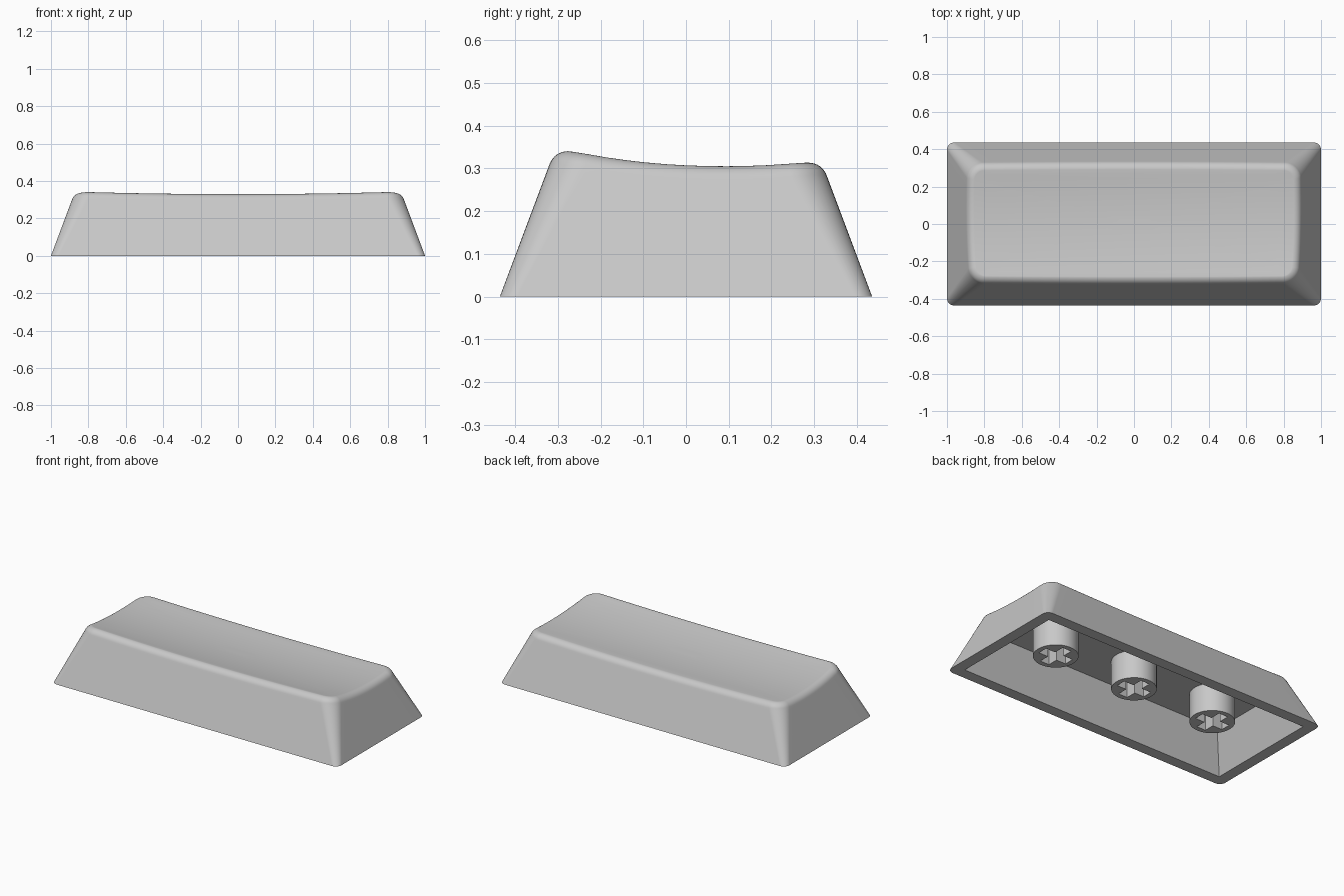
import bpy, bmesh
from math import sin, cos, pi, atan

if "Cube" in bpy.data.objects:
    bpy.data.objects.remove(bpy.data.objects["Cube"])

HX, HY = 1.0, 0.436        # half size of the base
SLOPE = 0.375              # inward lean of the walls per unit of height
FILLET = 0.045             # rounding of the top edge
WALL = 0.07                # rim thickness
CEILING = 0.235            # height of the hollow
STEM_BOTTOM = 0.06

plastic = bpy.data.materials.new("grey plastic")
plastic.use_nodes = True
grey = (0.58, 0.58, 0.58, 1)
plastic.diffuse_color = grey
plastic.node_tree.nodes["Principled BSDF"].inputs["Base Color"].default_value = grey


def dish(x, y):
    """Height of the scooped top."""
    return 0.293 + 0.265 * (y - 0.09) ** 2 + 0.017 * x * x


def outline_params(arc=8, along_x=20, along_y=10):
    """Core position and corner normal for each point of a rounded rectangle."""
    pts = []
    corners = [(1, 1), (-1, 1), (-1, -1), (1, -1)]
    for c, (u, v) in enumerate(corners):
        for i in range(arc + 1):
            a = pi / 2 * (c + i / arc)
            pts.append((u, v, cos(a), sin(a)))
        nu, nv = corners[(c + 1) % 4]
        n = along_x if nu != u else along_y
        a = pi / 2 * (c + 1)
        for i in range(1, n):
            t = i / n
            pts.append((u + (nu - u) * t, v + (nv - v) * t, cos(a), sin(a)))
    return pts


PARAMS = outline_params()


def place(p, inset, radius):
    u, v, nx, ny = p
    return (u * (HX - inset - radius) + radius * nx,
            v * (HY - inset - radius) + radius * ny)


def finish(obj):
    obj.data.materials.clear()
    obj.data.materials.append(plastic)
    bpy.ops.object.select_all(action='DESELECT')
    obj.select_set(True)
    bpy.context.view_layer.objects.active = obj
    bpy.ops.object.shade_smooth_by_angle(angle=pi / 6)
    mod = obj.modifiers.new("even shading", 'WEIGHTED_NORMAL')
    mod.keep_sharp = True


def build_cap():
    lean = atan(SLOPE)
    rings = []

    # Hollow: ceiling down to the inner rim
    for z in (CEILING, 0):
        rings.append([(*place(p, WALL + SLOPE * z, 0), z) for p in PARAMS])

    # Outer walls, with a support ring below the fillet
    tops = [dish(*place(p, 0.155, 0.045)) for p in PARAMS]
    ends = [t - FILLET * (1 - sin(lean)) for t in tops]
    for f in (0, 0.5, 0.96):
        rings.append([(*place(p, SLOPE * e * f, 0.04 + 0.045 * f), e * f)
                      for p, e in zip(PARAMS, ends)])

    # Rounded top edge
    steps = 8
    for i in range(steps + 1):
        a = lean + (pi / 2 - lean) * i / steps
        moved = FILLET * (cos(lean) - cos(a))
        rings.append([(*place(p, SLOPE * e + moved, 0.085 - 0.8 * moved),
                       t - FILLET * (1 - sin(a)))
                      for p, e, t in zip(PARAMS, ends, tops)])

    # Scooped top, shrinking towards the middle
    edge = rings[-1]
    for i in range(1, 12):
        s = 1 - i / 12
        rings.append([(x * s, y * s, dish(x * s, y * s)) for x, y, z in edge])

    bm = bmesh.new()
    loops = [[bm.verts.new(co) for co in ring] for ring in rings]
    n = len(PARAMS)
    for a, b in zip(loops, loops[1:]):
        for i in range(n):
            j = (i + 1) % n
            bm.faces.new((a[i], a[j], b[j], b[i]))
    bm.faces.new(loops[-1])
    bm.faces.new(loops[0][::-1])
    bmesh.ops.remove_doubles(bm, verts=bm.verts, dist=1e-5)
    bmesh.ops.recalc_face_normals(bm, faces=bm.faces)
    me = bpy.data.meshes.new("cap_shell")
    bm.to_mesh(me)
    bm.free()
    obj = bpy.data.objects.new("cap_shell", me)
    bpy.context.collection.objects.link(obj)
    finish(obj)


def add_spline(curve, points):
    s = curve.splines.new('POLY')
    s.points.add(len(points) - 1)
    for sp, (x, y) in zip(s.points, points):
        sp.co = (x, y, 0, 1)
    s.use_cyclic_u = True


def build_stem(name, x):
    """Round post with a cross-shaped socket."""
    curve = bpy.data.curves.new(name, 'CURVE')
    curve.dimensions = '2D'
    curve.fill_mode = 'BOTH'
    top = CEILING + 0.01
    curve.extrude = (top - STEM_BOTTOM) / 2
    add_spline(curve, [(0.128 * cos(2 * pi * i / 48), 0.128 * sin(2 * pi * i / 48))
                       for i in range(48)])
    w, arm = 0.031, 0.097
    cross = []
    for q in range(4):
        c, s = round(cos(q * pi / 2)), round(sin(q * pi / 2))
        for px, py in ((arm, -w), (arm, w), (w, w)):
            cross.append((px * c - py * s, px * s + py * c))
    add_spline(curve, cross)
    obj = bpy.data.objects.new(name, curve)
    obj.location = (x, 0, (top + STEM_BOTTOM) / 2)
    bpy.context.collection.objects.link(obj)
    bpy.ops.object.select_all(action='DESELECT')
    obj.select_set(True)
    bpy.context.view_layer.objects.active = obj
    bpy.ops.object.convert(target='MESH')
    obj = bpy.context.view_layer.objects.active
    bm = bmesh.new()
    bm.from_mesh(obj.data)
    bmesh.ops.remove_doubles(bm, verts=bm.verts, dist=1e-5)
    bmesh.ops.recalc_face_normals(bm, faces=bm.faces)
    bm.to_mesh(obj.data)
    bm.free()
    finish(obj)


build_cap()
for label, x in (("right_stem", -0.572), ("middle_stem", 0), ("left_stem", 0.572)):
    build_stem(label, x)
